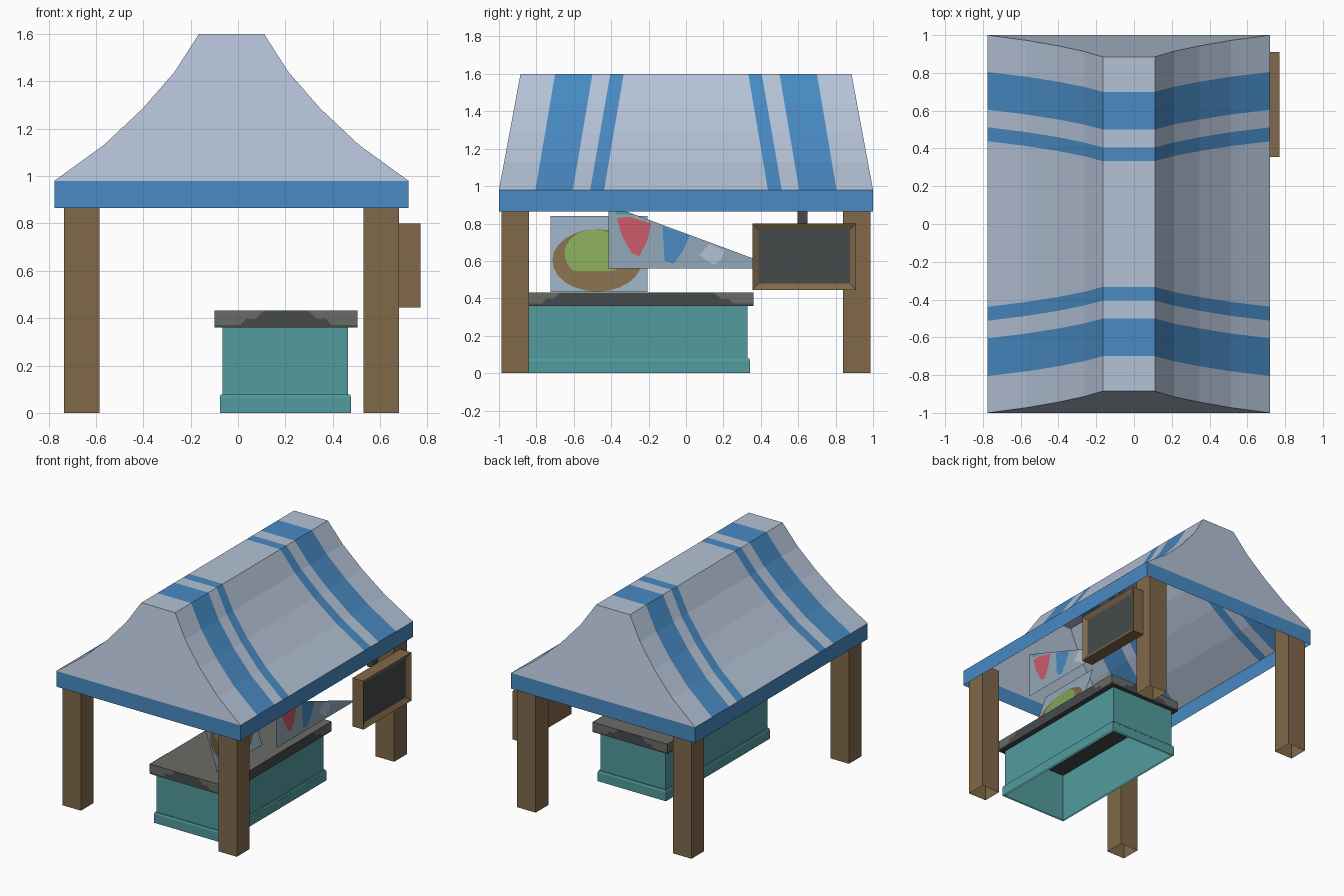
import bpy, bmesh, math

if "Cube" in bpy.data.objects:
    bpy.data.objects.remove(bpy.data.objects["Cube"])


def material(name, r, g, b):
    lin = [((c / 255 + 0.055) / 1.055) ** 2.4 for c in (r, g, b)]
    m = bpy.data.materials.new(name)
    m.diffuse_color = (*lin, 1)
    m.use_nodes = True
    m.node_tree.nodes["Principled BSDF"].inputs["Base Color"].default_value = m.diffuse_color
    return m


PALE = material("pale canvas", 180, 194, 214)
BLUE = material("blue canvas", 72, 138, 195)
WOOD = material("wood brown", 128, 105, 73)
TEAL = material("teal paint", 82, 155, 158)
DARK = material("dark slate", 70, 74, 75)
GREY = material("worn stone", 106, 107, 101)
PANEL = material("grey blue", 146, 169, 186)
GREEN = material("leaf green", 131, 165, 86)
RED = material("flag red", 203, 92, 106)


def finish(name, bm, mats, recalc=True):
    if recalc:
        bmesh.ops.recalc_face_normals(bm, faces=bm.faces)
    me = bpy.data.meshes.new(name)
    bm.to_mesh(me)
    bm.free()
    for m in mats:
        me.materials.append(m)
    ob = bpy.data.objects.new(name, me)
    bpy.context.collection.objects.link(ob)
    return ob


def box_bm(x0, x1, y0, y1, z0, z1):
    bm = bmesh.new()
    bmesh.ops.create_cube(bm, size=1)
    for v in bm.verts:
        v.co = (x1 if v.co.x > 0 else x0, y1 if v.co.y > 0 else y0,
                z1 if v.co.z > 0 else z0)
    bm.normal_update()
    return bm


def box(name, dims, mat, drop=()):
    """Box; drop lists the z directions of caps to leave open."""
    bm = box_bm(*dims)
    gone = [f for f in bm.faces if round(f.normal.z) in drop and round(f.normal.z) != 0]
    bmesh.ops.delete(bm, geom=gone, context='FACES')
    return finish(name, bm, [mat], recalc=False)


def side_plate(name, pts, x_at, mat, offset=0.0):
    """Flat shape given in (y, z), facing +x; decals get a copy on each side."""
    bm = bmesh.new()
    for s in ((1, -1) if offset else (1,)):
        f = bm.faces.new([bm.verts.new((x_at(z) + s * offset, y, z)) for y, z in pts])
        f.normal_update()
        if f.normal.x * s < 0:
            f.normal_flip()
    return finish(name, bm, [mat], recalc=False)


def oval(cy, cz, ry, rz, n=24):
    return [(cy + ry * math.cos(2 * math.pi * i / n),
             cz + rz * math.sin(2 * math.pi * i / n)) for i in range(n)]


# Canopy: curved profile, stripes taper towards the ridge
CX, EAVE, RIDGE = -0.0275, 0.98, 1.6
half = [(0.7475, EAVE), (0.54, 1.13), (0.375, 1.285), (0.24, 1.44), (0.1375, RIDGE)]
profile = [(CX - w, z) for w, z in half] + [(CX + w, z) for w, z in reversed(half)]
low = [1.0, 0.805, 0.605, 0.512, 0.438]
high = [0.885, 0.70, 0.50, 0.405, 0.333]
low = [-v for v in low] + low[::-1]
high = [-v for v in high] + high[::-1]
bm = bmesh.new()
grid = []
for x, z in profile:
    t = (z - EAVE) / (RIDGE - EAVE)
    grid.append([bm.verts.new((x, a + (b - a) * t, z)) for a, b in zip(low, high)])
for i in range(len(grid) - 1):
    for j in range(len(low) - 1):
        f = bm.faces.new((grid[i][j], grid[i + 1][j], grid[i + 1][j + 1], grid[i][j + 1]))
        f.material_index = 1 if j in (1, 3, 5, 7) else 0
for j in (0, -1):                       # gable ends
    for i in range(len(half) - 1):
        k = len(grid) - 1 - i
        bm.faces.new((grid[i][j], grid[k][j], grid[k - 1][j], grid[i + 1][j]))
finish("canopy", bm, [PALE, BLUE])

# Valance around the eaves
box("valance", (CX - 0.7475, CX + 0.7475, -1, 1, 0.865, EAVE), BLUE, drop=(1, -1))

# Corner posts
for sx, side in ((-1, "left"), (1, "right")):
    for sy, end in ((-1, "front"), (1, "back")):
        cx, cy = CX + sx * 0.6325, sy * 0.9125
        box(f"{end}_{side}_post",
            (cx - 0.075, cx + 0.075, cy - 0.073, cy + 0.073, 0, 0.98), WOOD, drop=(-1,))

# Counter: open-bottomed body, plinth and slab
box("counter_body", (-0.065, 0.465, -0.85, 0.33, 0.0, 0.365), TEAL, drop=(1, -1))
box("counter_plinth", (-0.077, 0.478, -0.862, 0.342, 0, 0.065), TEAL, drop=(1, -1))
bm = bmesh.new()
loops = []
for g, z in ((0.0125, 0.065), (0.008, 0.078), (0, 0.078)):   # plinth moulding
    loops.append([bm.verts.new(c) for c in (
        (-0.065 - g, -0.85 - g, z), (0.465 + g, -0.85 - g, z),
        (0.465 + g, 0.33 + g, z), (-0.065 - g, 0.33 + g, z))])
for a, b in zip(loops, loops[1:]):
    for i in range(4):
        k = (i + 1) % 4
        bm.faces.new((a[i], a[k], b[k], b[i]))
finish("plinth_moulding", bm, [TEAL], recalc=False)

X0, X1, Y0, Y1, Z0, Z1 = -0.10, 0.505, -0.88, 0.36, 0.36, 0.432
bm = box_bm(X0, X1, Y0, Y1, Z0, Z1)
for f in bm.faces:
    f.material_index = 1 if f.normal.z > 0.5 else 0
finish("counter_top", bm, [DARK, GREY], recalc=False)

# Worn corners on the slab edge: (distance from corner, height)
wear = [(0, 0.012), (0.11, 0.012), (0.135, 0.04), (0.17, 0.035), (0.21, 0.072), (0, 0.072)]
bm = bmesh.new()
for sx in (0, 1):
    for sy in (0, 1):
        cx, cy = (X0, X1)[sx], (Y0, Y1)[sy]
        dx, dy = 1 - 2 * sx, 1 - 2 * sy
        for along_x in (True, False):
            vs = []
            for d, h in wear:
                p = ((cx + dx * d, cy - dy * 0.002) if along_x
                     else (cx - dx * 0.002, cy + dy * d))
                vs.append(bm.verts.new((*p, Z0 + h)))
            f = bm.faces.new(vs)
            f.normal_update()
            out = -dy * f.normal.y if along_x else -dx * f.normal.x
            if out < 0:
                f.normal_flip()
finish("worn_slab_corners", bm, [GREY], recalc=False)


# Picture card leaning back on the counter
def lean(z):
    return 0.34 - 0.14 * (z - 0.43) / 0.41


side_plate("picture_card", [(-0.725, 0.433), (-0.205, 0.433), (-0.205, 0.84), (-0.725, 0.84)],
           lean, PANEL)
side_plate("picture_bowl", oval(-0.475, 0.603, 0.24, 0.167), lean, WOOD, 0.002)
side_plate("picture_leaves",
           [(y, max(z, 0.545)) for y, z in oval(-0.49, 0.64, 0.16, 0.128)],
           lean, GREEN, 0.004)


# Bunting: triangular sheet with hanging flags
def bunting_x(z):
    return 0.605


side_plate("bunting_sheet", [(-0.415, 0.56), (0.503, 0.56), (-0.415, 0.90)], bunting_x, PANEL)
flags = [
    ("teal", TEAL, [(-0.405, 0.892), (-0.28, 0.846), (-0.37, 0.85)]),
    ("red", RED, [(-0.37, 0.83), (-0.30, 0.835), (-0.185, 0.80), (-0.21, 0.70),
                  (-0.25, 0.625), (-0.29, 0.64), (-0.345, 0.74)]),
    ("blue", BLUE, [(-0.125, 0.785), (0.02, 0.735), (-0.02, 0.65), (-0.065, 0.585),
                    (-0.115, 0.60)]),
    ("pale", PALE, [(0.125, 0.69), (0.205, 0.655), (0.19, 0.61), (0.15, 0.58), (0.07, 0.63)]),
]
for name, mat, pts in flags:
    side_plate(f"{name}_flag", pts, bunting_x, mat, 0.003)

# Sign board with recessed dark panel, hung from a bar
bm = box_bm(0.68, 0.77, 0.355, 0.91, 0.445, 0.80)
face = [f for f in bm.faces if f.normal.x > 0.5]
bmesh.ops.inset_region(bm, faces=face, thickness=0.047)
for v in face[0].verts:
    v.co.x -= 0.02
face[0].material_index = 1
finish("sign_board", bm, [WOOD, DARK])
box("sign_hanger", (0.63, 0.68, 0.595, 0.65, 0.78, 0.98), DARK)
